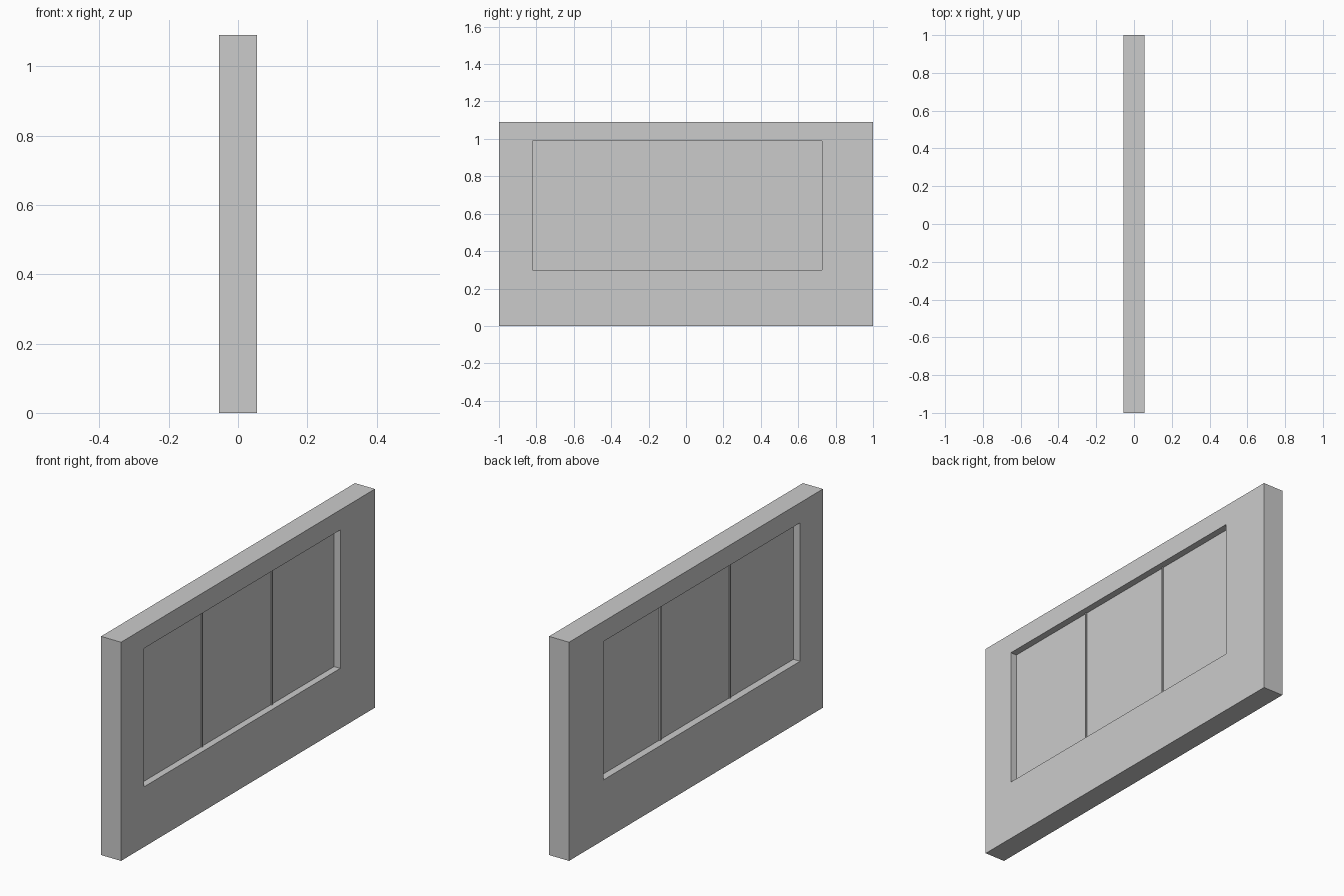
import bpy, bmesh

if "Cube" in bpy.data.objects:
    bpy.data.objects.remove(bpy.data.objects["Cube"])

HALF_T = 0.055                      # half wall thickness
Y0, Y1, Z0, Z1 = -0.82, 0.727, 0.30, 0.99   # window opening
PANE_BACK, PANE_FRONT = -0.018, 0.021
MULLIONS = (-0.317, 0.233)


def finish(name, bm):
    bmesh.ops.recalc_face_normals(bm, faces=bm.faces)
    mesh = bpy.data.meshes.new(name)
    bm.to_mesh(mesh)
    bm.free()
    obj = bpy.data.objects.new(name, mesh)
    bpy.context.collection.objects.link(obj)
    return obj


def box(name, x, y, z):
    bm = bmesh.new()
    bmesh.ops.create_cube(bm, size=1)
    for v in bm.verts:
        v.co = [r[0] if c < 0 else r[1] for c, r in zip(v.co, (x, y, z))]
    return finish(name, bm)


def rect_ring(bm, y0, y1, z0, z1):
    return [bm.verts.new((-HALF_T, y, z))
            for y, z in ((y0, z0), (y1, z0), (y1, z1), (y0, z1))]


# wall with a through opening
bm = bmesh.new()
outer = rect_ring(bm, -1, 1, 0, 1.09)
inner = rect_ring(bm, Y0, Y1, Z0, Z1)
faces = [bm.faces.new((outer[i], outer[(i + 1) % 4], inner[(i + 1) % 4], inner[i]))
         for i in range(4)]
ext = bmesh.ops.extrude_face_region(bm, geom=faces, use_keep_orig=True)
bmesh.ops.translate(bm, vec=(2 * HALF_T, 0, 0),
                    verts=[g for g in ext["geom"] if isinstance(g, bmesh.types.BMVert)])
finish("wall", bm)

# three panes separated by slim mullions
w = 0.004
edges = [Y0] + [m + s * w for m in MULLIONS for s in (-1, 1)] + [Y1]
for i in range(3):
    box(f"window_pane_{i + 1}", (PANE_BACK, PANE_FRONT),
        (edges[2 * i], edges[2 * i + 1]), (Z0, Z1))
for i, m in enumerate(MULLIONS):
    box(f"mullion_{i + 1}", (PANE_BACK - 0.006, PANE_FRONT + 0.006),
        (m - w, m + w), (Z0, Z1))
